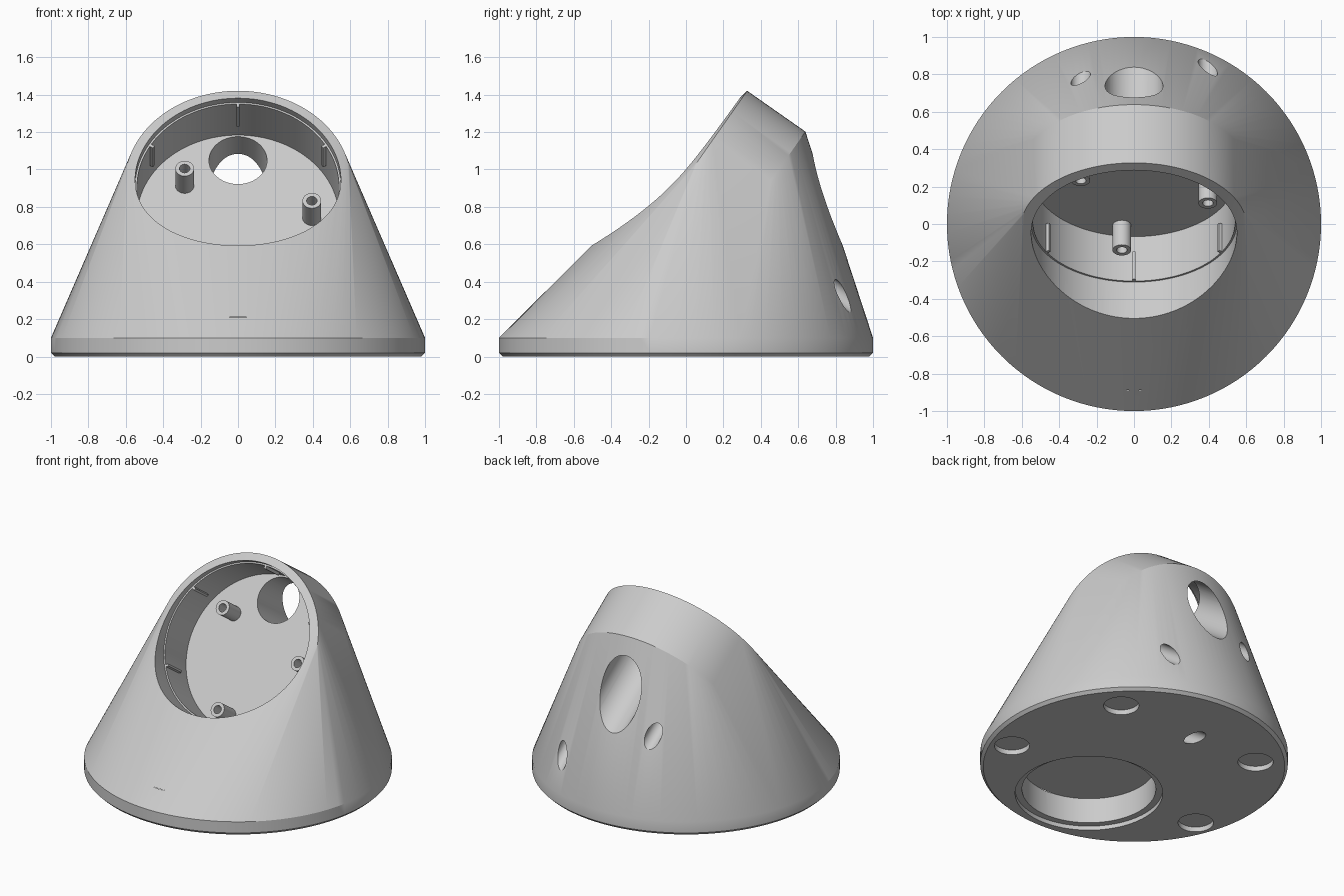
import bpy, bmesh, math
from mathutils import Matrix

cube = bpy.data.objects.get("Cube")
if cube:
    bpy.data.objects.remove(cube, do_unlink=True)

grey = bpy.data.materials.new("light_grey")
grey.use_nodes = True
grey.diffuse_color = (0.6, 0.6, 0.6, 1)
grey.node_tree.nodes["Principled BSDF"].inputs["Base Color"].default_value = (0.6, 0.6, 0.6, 1)

# Tilted frame of the round socket: local z points out of the opening
TILT = Matrix.Translation((0, -0.02, 0.925)) @ Matrix.Rotation(math.radians(55), 4, 'X')
FLAT = Matrix.Identity(4)
RIM_R, BACK = 0.605, -0.38
FLOOR = -0.32


def make_object(name, bm):
    bmesh.ops.recalc_face_normals(bm, faces=bm.faces)
    mesh = bpy.data.meshes.new(name)
    bm.to_mesh(mesh)
    bm.free()
    mesh.materials.append(grey)
    obj = bpy.data.objects.new(name, mesh)
    bpy.context.collection.objects.link(obj)
    return obj


def cylinder(name, frame, x, y, z0, z1, r, segments=48):
    bm = bmesh.new()
    place = frame @ Matrix.Translation((x, y, (z0 + z1) / 2))
    bmesh.ops.create_cone(bm, cap_ends=True, segments=segments, radius1=r,
                          radius2=r, depth=abs(z1 - z0), matrix=place)
    return make_object(name, bm)


def cut(obj, cutters):
    for c in cutters:
        c.hide_render = True
        mod = obj.modifiers.new("cut", 'BOOLEAN')
        mod.operation, mod.solver, mod.object = 'DIFFERENCE', 'EXACT', c
    bpy.context.view_layer.update()
    graph = bpy.context.evaluated_depsgraph_get()
    mesh = bpy.data.meshes.new_from_object(obj.evaluated_get(graph))
    obj.modifiers.clear()
    obj.data = mesh


def smooth(obj):
    bpy.ops.object.select_all(action='DESELECT')
    obj.select_set(True)
    bpy.context.view_layer.objects.active = obj
    bpy.ops.object.shade_smooth_by_angle(angle=math.radians(25))


# Body: skin stretched from the round foot to the tilted socket drum
bm = bmesh.new()
rings = [(FLAT, 0, 0.98), (FLAT, 0.02, 1), (FLAT, 0.1, 1),
         (TILT, BACK, RIM_R), (TILT, 0, RIM_R)]
for frame, z, r in rings:
    bmesh.ops.create_circle(bm, segments=128, radius=r,
                            matrix=frame @ Matrix.Translation((0, 0, z)))
hull = bmesh.ops.convex_hull(bm, input=bm.verts[:])
loose = set(hull["geom_interior"]) | set(hull["geom_unused"])
bmesh.ops.delete(bm, geom=[g for g in loose if isinstance(g, bmesh.types.BMVert)],
                 context='VERTS')
bmesh.ops.dissolve_limit(bm, angle_limit=0.002, verts=bm.verts[:], edges=bm.edges[:])
body = make_object("body", bm)

# Socket bore with a small lip, and the large rear opening
cutters = [
    cylinder("socket_mouth", TILT, 0, 0, -0.03, 1, 0.55, 128),
    cylinder("socket_bore", TILT, 0, 0, FLOOR, 0.1, 0.54, 128),
    cylinder("rear_opening", TILT, 0, 0.375, -1.2, FLOOR + 0.1, 0.155, 64),
]

# Underside: stepped round recess and four shallow foot pockets
cutters += [
    cylinder("recess_step", FLAT, 0, -0.456, -0.1, 0.03, 0.48, 96),
    cylinder("recess", FLAT, 0, -0.456, -0.1, 0.21, 0.435, 96),
]
for side in (-1, 1):
    for px, py in ((0.57, 0.55), (0.78, -0.305)):
        cutters.append(cylinder("foot_pocket", FLAT, side * px, py, -0.1, 0.035, 0.115))

# Screw posts with screw holes and wide countersunk shafts behind
posts = []
for x, y in ((-0.285, 0.21), (0.395, 0), (-0.065, -0.437)):
    post = cylinder("screw_post", TILT, x, y, FLOOR - 0.02, FLOOR + 0.16, 0.05)
    hole = cylinder("screw_hole", TILT, x, y, -1.6, 0.1, 0.028, 32)
    shaft = cylinder("screw_shaft", TILT, x, y, -1.6, FLOOR - 0.1, 0.052)
    cut(post, [hole])
    # the screw hole is cut short so it leaves the lower rim whole
    short = cylinder("screw_hole_short", TILT, x, y, FLOOR - 0.2, FLOOR + 0.05, 0.028, 32)
    cutters += [short, shaft]
    bpy.data.objects.remove(hole, do_unlink=True)
    posts.append(post)

cut(body, cutters)
for c in cutters:
    bpy.data.objects.remove(c, do_unlink=True)

for part in [body] + posts:
    smooth(part)

# Six thin grip ribs around the bore wall
for i in range(6):
    bm = bmesh.new()
    turn = Matrix.Rotation(math.radians(30 + 60 * i), 4, 'Z')
    place = TILT @ turn @ Matrix.Translation((0.535, 0, -0.12)) @ Matrix.Diagonal((0.03, 0.016, 0.18, 1))
    bmesh.ops.create_cube(bm, size=1, matrix=place)
    make_object("grip_rib", bm)
